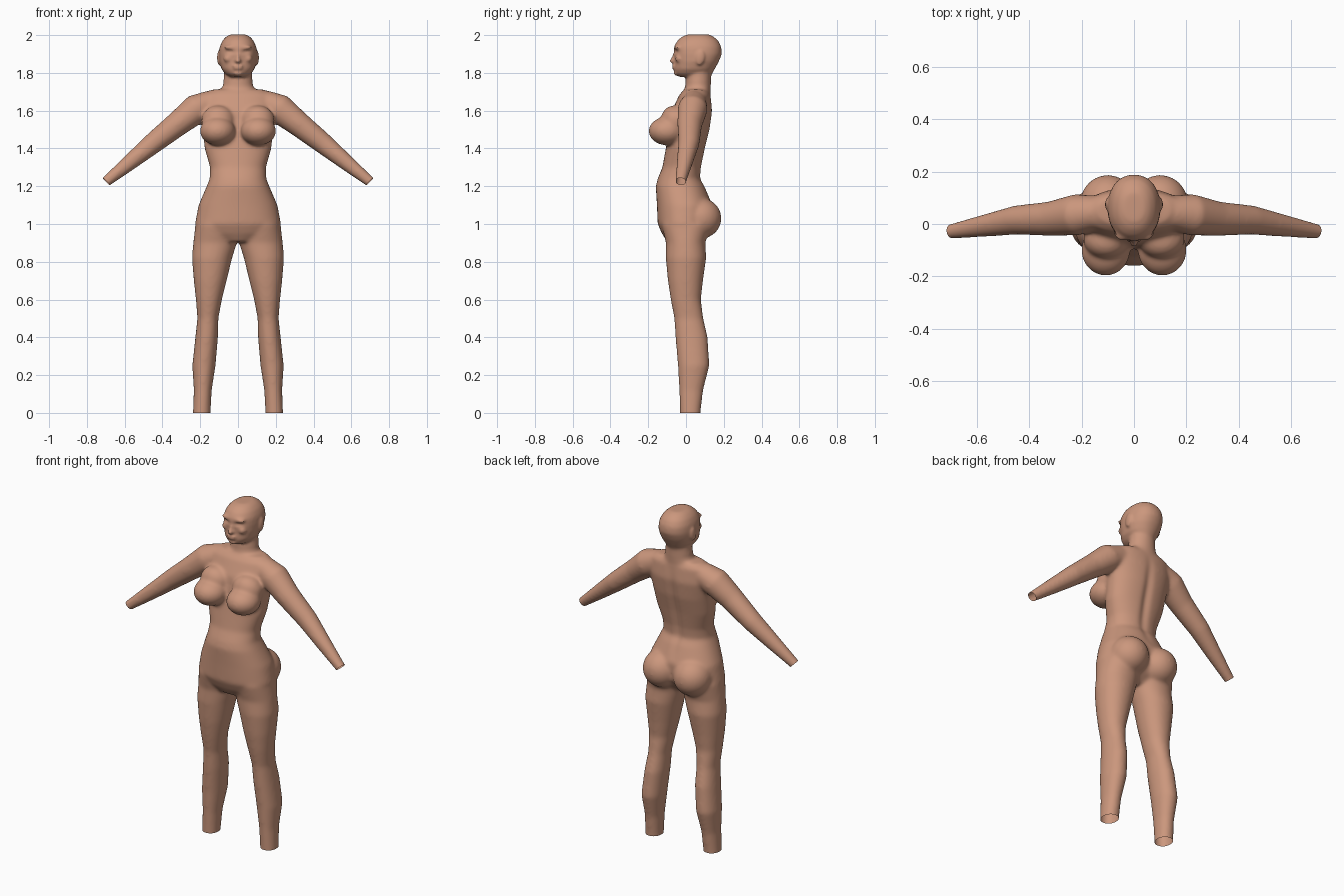
import bpy, bmesh, math
from mathutils import Vector, Matrix

if "Cube" in bpy.data.objects:
    bpy.data.objects.remove(bpy.data.objects["Cube"])

N = 40
bm = bmesh.new()


def skin(rings):
    """Close a stack of vertex rings into a capped tube."""
    vr = [[bm.verts.new(p) for p in r] for r in rings]
    for a, b in zip(vr, vr[1:]):
        for i in range(N):
            j = (i + 1) % N
            bm.faces.new((a[i], a[j], b[j], b[i]))
    bm.faces.new(vr[0][::-1])
    bm.faces.new(vr[-1])


def unit_ring(power):
    pts = []
    for i in range(N):
        t = 2 * math.pi * i / N
        c, s = math.cos(t), math.sin(t)
        pts.append((math.copysign(abs(c) ** (2 / power), c),
                    math.copysign(abs(s) ** (2 / power), s)))
    return pts


def stack(rows, power=2.0, side=1):
    """Horizontal sections: z, x min, x max, y front, y back."""
    rings = []
    for z, x0, x1, y0, y1 in rows:
        cx, cy, rx, ry = (x0 + x1) / 2, (y0 + y1) / 2, (x1 - x0) / 2, (y1 - y0) / 2
        rings.append([(side * (cx + rx * u), cy + ry * v, z) for u, v in unit_ring(power)])
    skin(rings)


def tube(points, side):
    """Round sections square to a path: x, y, z, radius."""
    cs = [Vector((side * x, y, z)) for x, y, z, r in points]
    rings = []
    for i, c in enumerate(cs):
        d = (cs[min(i + 1, len(cs) - 1)] - cs[max(i - 1, 0)]).normalized()
        u = d.cross(Vector((0, 1, 0))).normalized()
        v = d.cross(u)
        r = points[i][3]
        rings.append([c + r * (a * u + b * v) for a, b in unit_ring(2)])
    skin(rings)


def blob(c, r, tilt=0.0):
    m = Matrix.Translation(c) @ Matrix.Rotation(tilt, 4, 'X') @ Matrix.Diagonal((*r, 1))
    bmesh.ops.create_uvsphere(bm, u_segments=32, v_segments=20, radius=1, matrix=m)


def sym(rows):
    return [(z, -x, x, a, b) for z, x, a, b in rows]


# torso
stack(sym([(1.712, .14, -.01, .115), (1.685, .19, -.035, .13), (1.6, .203, -.075, .14),
           (1.5, .186, -.09, .127), (1.4, .177, -.107, .102), (1.3, .148, -.125, .082),
           (1.24, .15, -.15, .077), (1.2, .166, -.16, .1), (1.1, .209, -.154, .14),
           (1.0, .228, -.15, .13), (.95, .2, -.128, .1), (.905, .09, -.1, .05)]), 2.2)
# neck
stack(sym([(1.86, .072, .0, .14), (1.78, .074, .0, .133), (1.73, .08, -.005, .132),
           (1.7, .1, -.01, .13), (1.66, .12, -.01, .13)]))
# head
stack(sym([(2.004, .04, .01, .12), (1.993, .062, -.02, .145), (1.972, .082, -.045, .17),
           (1.94, .097, -.064, .187), (1.9, .101, -.064, .19), (1.86, .099, -.06, .174),
           (1.82, .087, -.062, .152), (1.795, .068, -.056, .138), (1.778, .045, -.035, .13)]), 2.2)
# nose, lips, chin
blob((0, -.064, 1.864), (.017, .024, .014))
blob((0, -.058, 1.885), (.010, .017, .034), -.25)
blob((0, -.062, 1.836), (.028, .013, .006))
blob((0, -.062, 1.824), (.025, .013, .006))
blob((0, -.050, 1.798), (.025, .016, .013))

for s in (-1, 1):
    # brow, cheek, ear
    blob((s * .04, -.048, 1.936), (.036, .018, .010))
    blob((s * .05, -.035, 1.875), (.026, .022, .022))
    blob((s * .1, .075, 1.88), (.011, .024, .04), -.15)
    # chest
    blob((s * .108, -.1, 1.492), (.094, .098, .076))
    blob((s * .105, -.055, 1.545), (.09, .075, .085), .5)
    # seat
    blob((s * .1, .075, 1.03), (.108, .113, .108))
    # leg
    stack([(1.0, .0, .225, -.13, .13), (.9, .006, .237, -.106, .102),
           (.82, .031, .244, -.107, .107), (.7, .06, .234, -.096, .09),
           (.6, .085, .223, -.081, .079), (.5, .104, .215, -.062, .092),
           (.4, .106, .226, -.056, .115), (.25, .119, .242, -.043, .124),
           (.12, .139, .234, -.036, .091), (0, .145, .239, -.032, .077),
           (-.05, .145, .239, -.032, .077)], 2.1, s)
    # arm
    tube([(.14, .045, 1.645, .065), (.22, .035, 1.61, .079), (.32, .02, 1.53, .066),
          (.45, .015, 1.427, .056), (.58, -.008, 1.32, .042), (.6975, -.028, 1.225, .029),
          (.75, -.036, 1.182, .026)], s)

bmesh.ops.recalc_face_normals(bm, faces=bm.faces[:])
mesh = bpy.data.meshes.new("body")
bm.to_mesh(mesh)
bm.free()
body = bpy.data.objects.new("body", mesh)
bpy.context.collection.objects.link(body)

# fuse all parts into one skin
mod = body.modifiers.new("fuse", 'REMESH')
mod.mode = 'VOXEL'
mod.voxel_size = .0075
bpy.context.view_layer.update()
fused = bpy.data.meshes.new_from_object(body.evaluated_get(bpy.context.evaluated_depsgraph_get()))
body.modifiers.clear()
body.data = fused

bm = bmesh.new()
bm.from_mesh(fused)


def relax(test, times):
    vs = [v for v in bm.verts if test(v.co)]
    for _ in range(times):
        bmesh.ops.smooth_vert(bm, verts=vs, factor=.5, use_axis_x=True, use_axis_y=True, use_axis_z=True)


relax(lambda p: True, 2)
relax(lambda p: p.z < 1.75, 10)
relax(lambda p: p.z > 1.93 or (p.z > 1.75 and p.y > .11), 6)

# eye sockets and spine groove
for v in bm.verts:
    p = v.co
    if p.z > 1.85 and p.y < 0:
        d = ((abs(p.x) - .04) / .022) ** 2 + ((p.z - 1.912) / .011) ** 2
        p.y += .009 * math.exp(-d)
    elif p.y > .03 and 1.12 < p.z < 1.68:
        p.y -= .012 * math.exp(-(p.x / .025) ** 2) * math.sin(math.pi * (p.z - 1.12) / .56)


def cut(test, co, no):
    """Trim a limb end and leave it open."""
    fs = [f for f in bm.faces if test(f.calc_center_median())]
    es = list({e for f in fs for e in f.edges})
    vs = list({v for f in fs for v in f.verts})
    bmesh.ops.bisect_plane(bm, geom=vs + es + fs, plane_co=co, plane_no=no, clear_outer=True)


# ankles and wrists
cut(lambda c: c.z < .3, (0, 0, 0), (0, 0, -1))
for s in (-1, 1):
    cut(lambda c: c.x * s > .5, (s * .6975, -.028, 1.225), (s * .7, -.1, -.7))

for f in bm.faces:
    f.smooth = True
bm.to_mesh(fused)
bm.free()

skin_mat = bpy.data.materials.new("skin tan")
skin_mat.diffuse_color = (.60, .31, .205, 1)
skin_mat.use_nodes = True
skin_mat.node_tree.nodes["Principled BSDF"].inputs["Base Color"].default_value = skin_mat.diffuse_color
fused.materials.clear()
fused.materials.append(skin_mat)
for p in fused.polygons:
    p.material_index = 0
